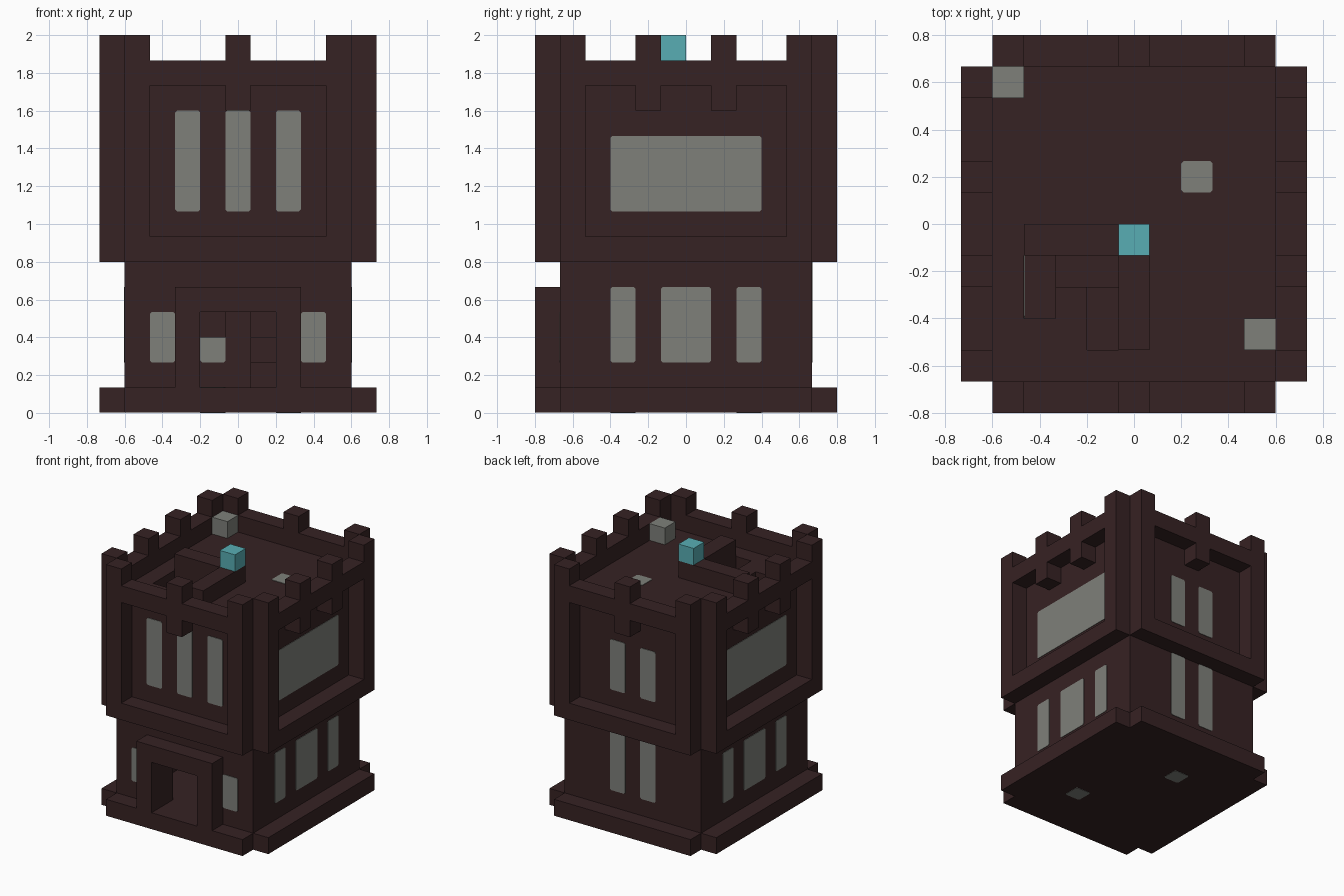
import bpy
import bmesh
from mathutils import Vector

cube = bpy.data.objects.get("Cube")
if cube:
    bpy.data.objects.remove(cube, do_unlink=True)

U = 2 / 15                      # one block
W, D = 11, 12                   # footprint in blocks


def material(name, rgb):
    m = bpy.data.materials.new(name)
    m.use_nodes = True
    m.diffuse_color = (*rgb, 1)
    m.node_tree.nodes["Principled BSDF"].inputs["Base Color"].default_value = (*rgb, 1)
    return m


BRICK = material("dark brown brick", (0.037, 0.016, 0.0168))
GLASS = material("pale grey glass", (0.21, 0.216, 0.195))
TEAL = material("teal gem", (0.098, 0.423, 0.456))


def part(name, boxes, mat, chamfer_axis=None):
    """One object from boxes (x0, x1, y0, y1, z0, z1) in block units."""
    bm = bmesh.new()
    for x0, x1, y0, y1, z0, z1 in boxes:
        verts = bmesh.ops.create_cube(bm, size=1)["verts"]
        lo, hi = Vector((x0, y0, z0)), Vector((x1, y1, z1))
        for v in verts:
            p = [lo[k] if v.co[k] < 0 else hi[k] for k in range(3)]
            v.co = Vector((p[0] - W / 2, p[1] - D / 2, p[2])) * U
        if chamfer_axis is not None:
            edges = {e for v in verts for e in v.link_edges
                     if abs((e.verts[0].co - e.verts[1].co).normalized()[chamfer_axis]) > 0.9}
            bmesh.ops.bevel(bm, geom=list(edges), offset=0.01, segments=1, affect="EDGES")
    mesh = bpy.data.meshes.new(name)
    bm.to_mesh(mesh)
    bm.free()
    mesh.materials.append(mat)
    ob = bpy.data.objects.new(name, mesh)
    bpy.context.collection.objects.link(ob)
    return ob


def on_side(side, a0, a1, d0, d1, z0, z1):
    """Box placed along a side: a runs along the wall, d is depth from outside."""
    if side == "front":
        return (a0, a1, d0, d1, z0, z1)
    if side == "back":
        return (a0, a1, D - d1, D - d0, z0, z1)
    if side == "left":
        return (W - d1, W - d0, a0, a1, z0, z1)
    return (d0, d1, a0, a1, z0, z1)


# Plinth with notched corners
part("plinth", [(1, 10, 0, 12, 0.02, 1), (0, 1, 1, 11, 0.02, 1), (10, 11, 1, 11, 0.02, 1)], BRICK)

# Hollow body walls, with a doorway in the front
part("body_walls", [
    (1, 2, 1, 11, 1, 12), (9, 10, 1, 11, 1, 12), (2, 9, 10, 11, 1, 12),
    (2, 4, 1, 2, 1, 4), (7, 9, 1, 2, 1, 4), (2, 9, 1, 2, 4, 12)], BRICK)

# Door surround
part("door_surround", [(3, 4, 0, 1, 1, 4), (7, 8, 0, 1, 1, 4), (3, 8, 0, 1, 4, 5)], BRICK)

# Upper floor and roof, each with a stair opening
part("upper_floor", [(2, 9, 2, 3, 6, 7), (2, 4, 3, 6, 6, 7),
                     (5, 9, 3, 6, 6, 7), (2, 9, 6, 10, 6, 7)], BRICK)
part("roof", [
    (1, 10, 1, 2, 12, 13), (1, 4, 2, 3, 12, 13), (5, 10, 2, 3, 12, 13),
    (1, 2, 3, 5, 12, 13), (3, 4, 3, 4, 12, 13), (5, 10, 3, 5, 12, 13),
    (1, 10, 5, 11, 12, 13)], BRICK)

# Stairs and roof railing
part("lower_stairs", [(6, 7, 4, 5, 1, 2), (6, 7, 5, 6, 1, 3), (6, 7, 6, 7, 1, 4),
                      (5, 6, 6, 7, 4, 5), (4, 5, 6, 7, 3, 5), (4, 5, 5, 6, 5, 6)], BRICK)
part("upper_stairs", [(4, 5, 2, 4, 11, 12), (3, 5, 4, 5, 10, 11), (2, 3, 3, 5, 9, 10)], BRICK)
part("roof_railing", [(2, 6, 5, 6, 13, 14), (5, 6, 2, 5, 13, 14)], BRICK)

# Overhanging frames, corbels and battlements: (first, last block, middle teeth)
SPANS = {"front": (1, 10, [5]), "back": (1, 10, [5]),
         "left": (1, 11, [4, 7]), "right": (1, 11, [4, 7])}
for side, (a, b, teeth) in SPANS.items():
    frame = [(a, b, 6, 7), (a, a + 1, 7, 13), (b - 1, b, 7, 13), (a, b, 13, 14)]
    part(side + "_frame", [on_side(side, p, q, 0, 1, r, s) for p, q, r, s in frame], BRICK)
    part(side + "_corbels", [on_side(side, t, t + 1, 0, 1, 12, 13) for t in teeth], BRICK)
    part(side + "_battlements",
         [on_side(side, t, t + 1, 0, 1, 14, 15) for t in [a, *teeth, b - 1]], BRICK)

# Windows: (start, end, bottom, top) along each wall
side_windows = [(3, 9, 8, 11), (3, 4, 2, 5), (5, 7, 2, 5), (8, 9, 2, 5)]
WINDOWS = {
    "front": [(3, 4, 8, 12), (5, 6, 8, 12), (7, 8, 8, 12), (2, 3, 2, 4), (8, 9, 2, 4)],
    "back": [(4, 5, 8, 11), (6, 7, 8, 11), (4, 5, 2, 6), (6, 7, 2, 6)],
    "left": side_windows, "right": side_windows}
for side, panes in WINDOWS.items():
    part(side + "_windows", [on_side(side, p, q, 0.97, 2.03, r, s) for p, q, r, s in panes],
         GLASS, 1 if side in ("front", "back") else 0)

# Lamps set into the floors, lamp blocks on the roof, and the gem
part("floor_lamps", [(4, 5, 8, 9, 0, 1.03), (7, 8, 3, 4, 0, 1.03), (7, 8, 7, 8, 11.97, 13.03)],
     GLASS, 2)
part("roof_lamps", [(1, 2, 10, 11, 13, 14), (9, 10, 2, 3, 13, 14)], GLASS)
part("gem_block", [(5, 6, 5, 6, 14, 15)], TEAL)
